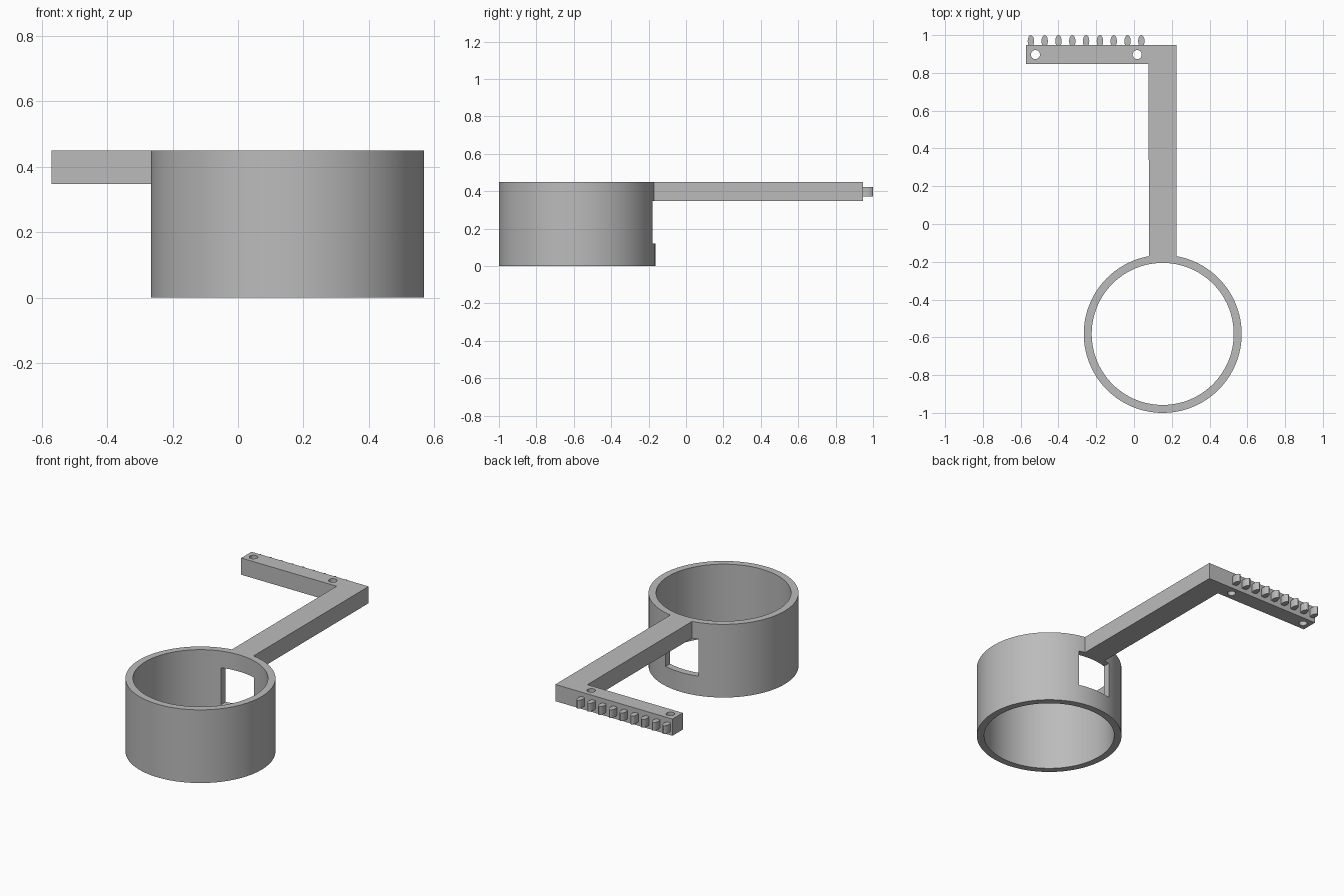
import bpy, bmesh, math

if "Cube" in bpy.data.objects:
    bpy.data.objects.remove(bpy.data.objects["Cube"])

CX, CY = 0.152, -0.582          # ring centre
R_OUT, R_IN, H = 0.418, 0.376, 0.45
ARM_Z, ARM_HW = 0.347, 0.074    # underside height and half width of the arm

grey = bpy.data.materials.new("plain grey")
grey.diffuse_color = (0.5, 0.5, 0.5, 1)
grey.use_nodes = True
grey.node_tree.nodes["Principled BSDF"].inputs["Base Color"].default_value = grey.diffuse_color


def finish(name, bm):
    bmesh.ops.recalc_face_normals(bm, faces=bm.faces)
    me = bpy.data.meshes.new(name)
    bm.to_mesh(me)
    bm.free()
    me.materials.append(grey)
    ob = bpy.data.objects.new(name, me)
    bpy.context.collection.objects.link(ob)
    return ob


def prism(name, pts, z0, z1):
    """Extrude a flat outline from z0 to z1."""
    bm = bmesh.new()
    face = bm.faces.new([bm.verts.new((x, y, z0)) for x, y in pts])
    top = bmesh.ops.extrude_face_region(bm, geom=[face])["geom"]
    for v in top:
        if isinstance(v, bmesh.types.BMVert):
            v.co.z = z1
    return finish(name, bm)


def oval(x, y, rx, ry, n):
    return [(x + rx * math.cos(2 * math.pi * i / n),
             y + ry * math.sin(2 * math.pi * i / n)) for i in range(n)]


def cut(target, cutter):
    cutter.hide_render = True
    cutter.hide_viewport = True
    cutter.display_type = 'WIRE'
    mod = target.modifiers.new("cut", 'BOOLEAN')
    mod.operation = 'DIFFERENCE'
    mod.solver = 'EXACT'
    mod.object = cutter


def smooth(ob):
    bpy.ops.object.select_all(action='DESELECT')
    ob.select_set(True)
    bpy.context.view_layer.objects.active = ob
    bpy.ops.object.shade_smooth_by_angle(angle=math.radians(30))


# Open ring: four circles bridged into a tube
bm = bmesh.new()
N = 128
loops = [[bm.verts.new((x, y, z)) for x, y in oval(CX, CY, r, r, N)]
         for r, z in ((R_OUT, 0), (R_OUT, H), (R_IN, H), (R_IN, 0))]
for k in range(4):
    a, b = loops[k], loops[(k + 1) % 4]
    for i in range(N):
        j = (i + 1) % N
        bm.faces.new((a[i], a[j], b[j], b[i]))
ring = finish("ring", bm)
smooth(ring)

# Window through the ring wall under the arm
w = 0.112
window = prism("window_cutter", [(CX - w, CY + 0.2), (CX + w, CY + 0.2),
                                 (CX + w, CY + 0.6), (CX - w, CY + 0.6)], 0.12, ARM_Z)
cut(ring, window)

# L-shaped arm whose root follows the ring wall
a0 = math.asin(ARM_HW / R_OUT)
root = [(CX + (R_OUT - 0.001) * math.sin(a0 * t / 6),
         CY + (R_OUT - 0.001) * math.cos(a0 * t / 6)) for t in range(-6, 7)]
x0, x1 = CX - ARM_HW, CX + ARM_HW
arm = prism("arm", root + [(x1, 0.947), (-0.571, 0.947), (-0.571, 0.847), (x0, 0.847)],
            ARM_Z, H)

# Two screw holes in the crossbar
for i, hx in enumerate((-0.522, 0.017)):
    cut(arm, prism(f"hole_cutter_{i}", oval(hx, 0.897, 0.024, 0.024, 32), 0.2, 0.6))
smooth(arm)

# Row of nine rounded teeth on the back edge
for i in range(9):
    tooth = prism(f"tooth_{i}", oval(-0.546 + 0.0731 * i, 0.968, 0.017, 0.032, 16),
                  0.373, 0.423)
    smooth(tooth)
